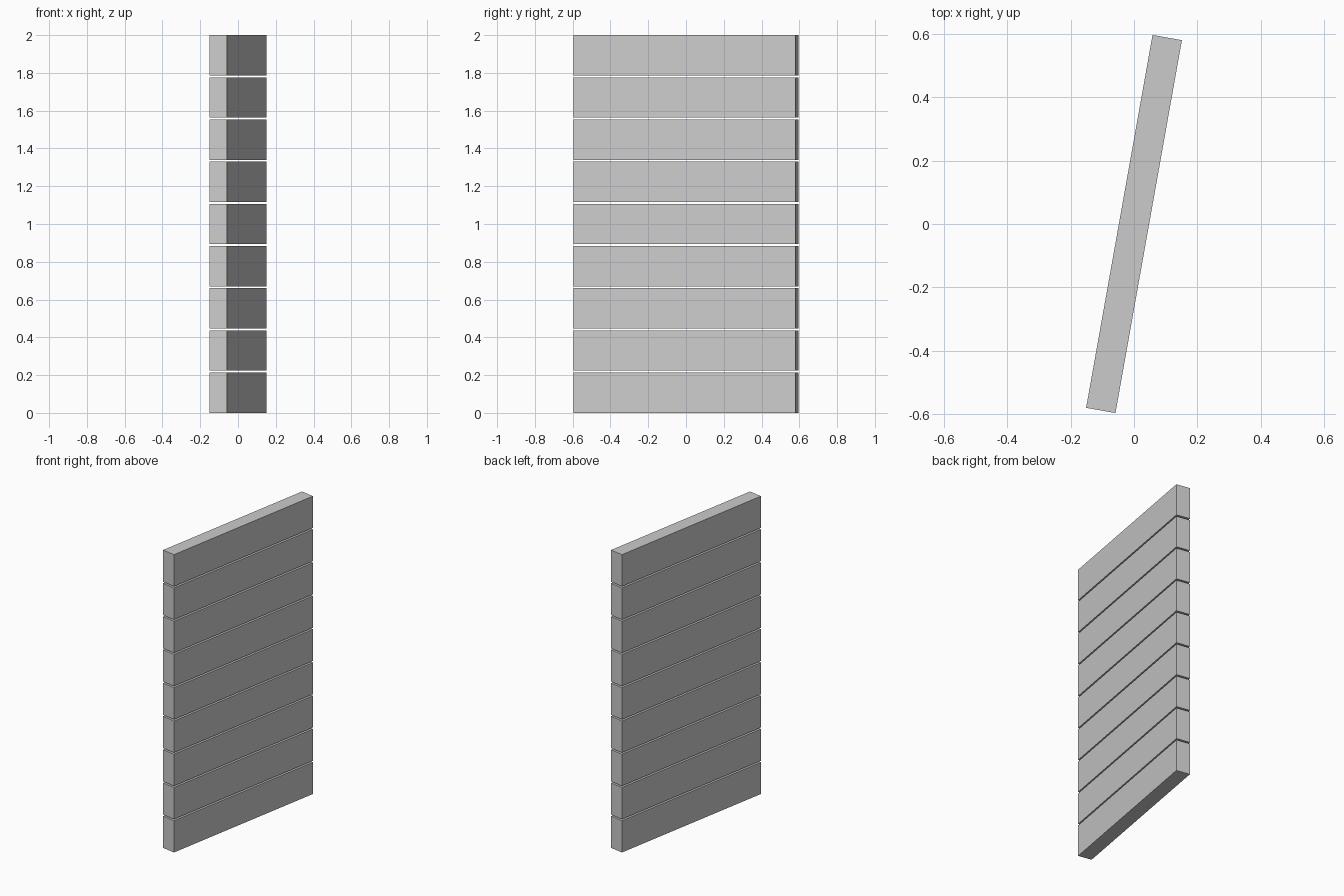
import bpy, math

if "Cube" in bpy.data.objects:
    bpy.data.objects.remove(bpy.data.objects["Cube"])

COUNT, GAP = 9, 0.01
THICK, LENGTH = 0.094, 1.194
HEIGHT = (2 - GAP * (COUNT - 1)) / COUNT
TURN = math.radians(-10.1)

# stack of identical planks with narrow open gaps, turned slightly about z
for i in range(COUNT):
    z = HEIGHT / 2 + i * (HEIGHT + GAP)
    bpy.ops.mesh.primitive_cube_add(size=1, location=(0, 0, z), rotation=(0, 0, TURN))
    plank = bpy.context.object
    plank.name = f"plank_{i + 1}"
    plank.scale = (THICK, LENGTH, HEIGHT)
    bpy.ops.object.transform_apply(location=False, rotation=False, scale=True)
